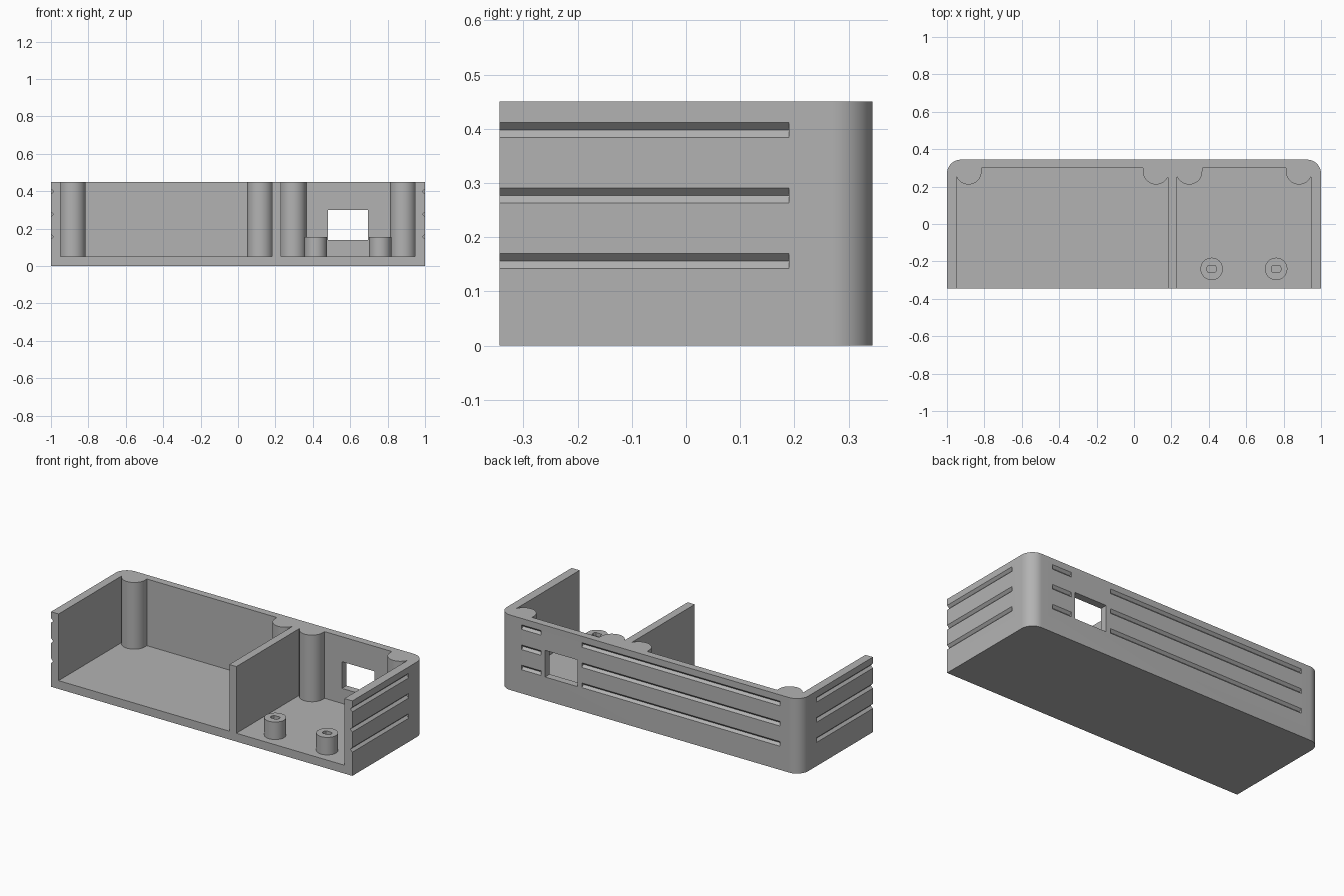
import bpy, bmesh
from math import sin, cos, radians, sqrt
from mathutils import Vector

cube = bpy.data.objects.get("Cube")
if cube:
    bpy.data.objects.remove(cube, do_unlink=True)

W, D, H = 1.0, 0.344, 0.45      # half width, half depth, height
FLOOR, CORNER = 0.05, 0.075

grey = bpy.data.materials.new("plain_grey")
grey.use_nodes = True
grey.diffuse_color = (0.45, 0.45, 0.45, 1)
grey.node_tree.nodes["Principled BSDF"].inputs["Base Color"].default_value = (0.45, 0.45, 0.45, 1)


def arc(cx, cy, r, a0, a1, n=16):
    angles = [radians(a0 + (a1 - a0) * i / n) for i in range(n + 1)]
    return [(cx + r * cos(a), cy + r * sin(a)) for a in angles]


def prism(name, points, sweep):
    """Closed outline swept along a vector."""
    bm = bmesh.new()
    face = bm.faces.new([bm.verts.new(p) for p in points])
    new = bmesh.ops.extrude_face_region(bm, geom=[face])["geom"]
    bmesh.ops.translate(bm, vec=Vector(sweep), verts=[v for v in new if isinstance(v, bmesh.types.BMVert)])
    bmesh.ops.recalc_face_normals(bm, faces=bm.faces)
    mesh = bpy.data.meshes.new(name)
    bm.to_mesh(mesh)
    bm.free()
    mesh.materials.append(grey)
    obj = bpy.data.objects.new(name, mesh)
    bpy.context.collection.objects.link(obj)
    return obj


def upright(name, plan, z0, z1):
    return prism(name, [(x, y, z0) for x, y in plan], (0, 0, z1 - z0))


def activate(obj):
    bpy.ops.object.select_all(action='DESELECT')
    obj.select_set(True)
    bpy.context.view_layer.objects.active = obj


def cut(obj, cutter):
    activate(obj)
    mod = obj.modifiers.new("cut", 'BOOLEAN')
    mod.operation, mod.solver, mod.object = 'DIFFERENCE', 'EXACT', cutter
    bpy.ops.object.modifier_apply(modifier=mod.name)
    bpy.data.objects.remove(cutter, do_unlink=True)


def smooth(obj):
    activate(obj)
    bpy.ops.object.shade_smooth_by_angle(angle=radians(30))


# Solid block with rounded back corners
plan = [(-W, -D), (W, -D)]
plan += arc(W - CORNER, D - CORNER, CORNER, 0, 90)
plan += arc(CORNER - W, D - CORNER, CORNER, 90, 180)
body = upright("enclosure_body", plan, 0, H)

# Two open-front bays; the scalloped back corners leave the screw pillars
R, INSET, PILLAR_Y, WALL_Y = 0.07, 0.065, 0.281, 0.30
for x0, x1 in ((-0.95, 0.183), (0.23, 0.947)):
    bay = [(x0, -D - 0.1), (x1, -D - 0.1)]
    bay += arc(x1 - INSET, PILLAR_Y, R, -21.8, -180)
    bay += [(x1 - INSET - R, WALL_Y), (x0 + INSET + R, WALL_Y)]
    bay += arc(x0 + INSET, PILLAR_Y, R, 0, -158.2)
    cut(body, upright("bay_cutter", bay, FLOOR, H + 0.1))

# Port window through the back wall
cut(body, upright("window_cutter", [(0.48, 0.25), (0.695, 0.25), (0.695, 0.5), (0.48, 0.5)], 0.14, 0.30))

# V-shaped grooves on the sides and back
G = 0.014
for z in (0.156, 0.277, 0.398):
    for side in (-W, W):
        section = [(side - G, -D - 0.1, z), (side, -D - 0.1, z + G),
                   (side + G, -D - 0.1, z), (side, -D - 0.1, z - G)]
        cut(body, prism("side_groove_cutter", section, (0, D + 0.1 + 0.19, 0)))
    for x0, x1 in ((-0.865, 0.45), (0.72, 0.85)):
        section = [(x0, D - G, z), (x0, D, z + G), (x0, D + G, z), (x0, D, z - G)]
        cut(body, prism("back_groove_cutter", section, (x1 - x0, 0, 0)))
smooth(body)

# Board standoffs with flat-sided blind holes
for name, x in (("standoff_right", 0.415), ("standoff_left", 0.76)):
    y = -0.24
    post = upright(name, arc(x, y, 0.06, 0, 348.75, 31), FLOOR - 0.01, 0.155)
    hole = arc(x, y, 0.026, -43, 43, 8) + arc(x, y, 0.026, 137, 223, 8)
    cut(post, upright("hole_cutter", hole, FLOOR, 0.2))
    smooth(post)
